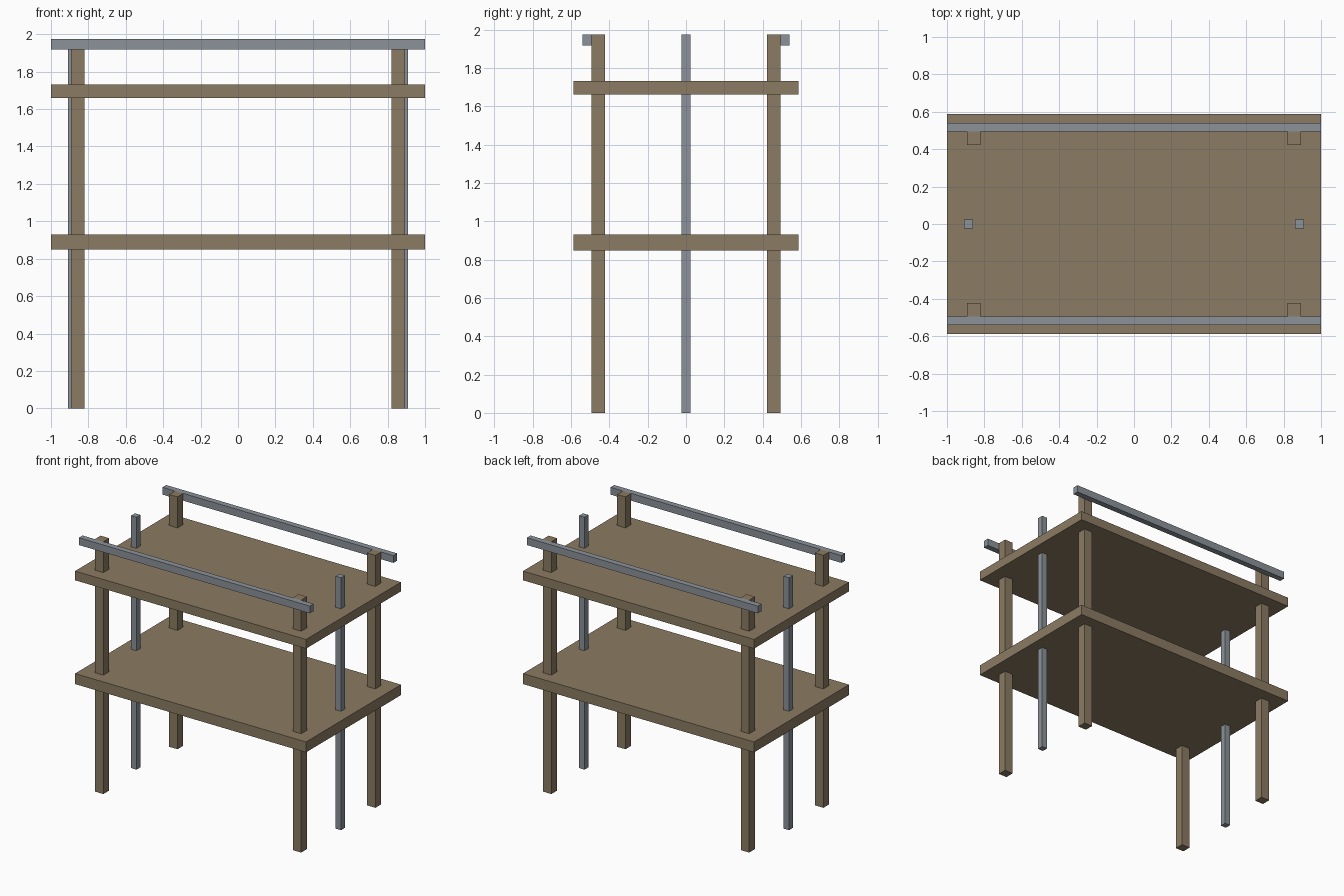
import bpy

if "Cube" in bpy.data.objects:
    bpy.data.objects.remove(bpy.data.objects["Cube"])


def material(name, rgb):
    m = bpy.data.materials.new(name)
    m.diffuse_color = (*rgb, 1)
    m.use_nodes = True
    m.node_tree.nodes["Principled BSDF"].inputs["Base Color"].default_value = m.diffuse_color
    return m


wood = material("brown wood", (0.26, 0.20, 0.125))
metal = material("grey metal", (0.26, 0.29, 0.32))


def box(name, x, y, z, mat):
    """Box spanning the (min, max) ranges on each axis."""
    bpy.ops.mesh.primitive_cube_add(size=1)
    ob = bpy.context.object
    ob.name = name
    ob.location = [(a + b) / 2 for a, b in (x, y, z)]
    ob.scale = [b - a for a, b in (x, y, z)]
    bpy.ops.object.transform_apply(location=True, rotation=False, scale=True)
    ob.data.materials.append(mat)


def side(s, a, b):
    """Mirror a range to the side given by the sign s."""
    return tuple(sorted((s * a, s * b)))


TOP = 1.975

# Two wide shelves
box("lower_shelf", (-1, 1), (-0.587, 0.587), (0.848, 0.93), wood)
box("upper_shelf", (-1, 1), (-0.587, 0.587), (1.66, 1.732), wood)

for sx, lr in ((-1, "left"), (1, "right")):
    # Corner posts
    for sy, fb in ((-1, "front"), (1, "back")):
        box(f"{fb}_{lr}_post", side(sx, 0.82, 0.893),
            side(sy, 0.423, 0.494), (0, TOP), wood)
    # Thin middle poles
    box(f"{lr}_middle_pole", side(sx, 0.862, 0.909),
        (-0.024, 0.024), (0, TOP), metal)

# Long rails on the outer faces of the posts
for sy, fb in ((-1, "front"), (1, "back")):
    box(f"{fb}_rail", (-1, 1), side(sy, 0.494, 0.54), (1.918, TOP), metal)
